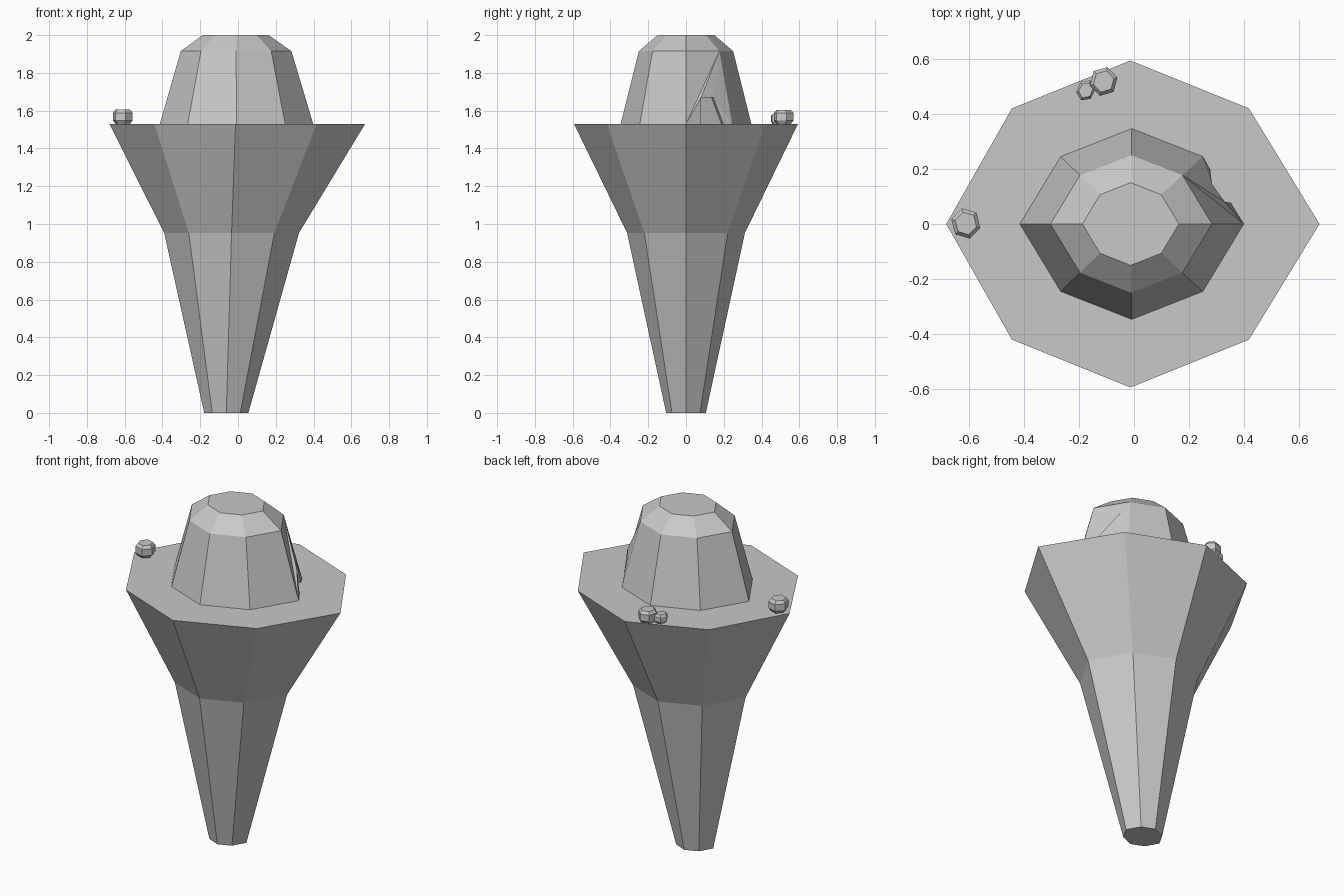
import bpy, bmesh, math
from mathutils import Vector

if "Cube" in bpy.data.objects:
    bpy.data.objects.remove(bpy.data.objects["Cube"])

grey = bpy.data.materials.new("stone_grey")
grey.diffuse_color = (0.58, 0.58, 0.58, 1)
grey.use_nodes = True
grey.node_tree.nodes["Principled BSDF"].inputs["Base Color"].default_value = grey.diffuse_color


def octagon(cx, rx, ry, z):
    """Eight points, pointed at the x ends and stretched sideways."""
    pts = []
    for k in range(8):
        a = k * math.pi / 4
        sx = 0.635 / math.cos(math.pi / 4) if k % 2 else 1.0
        pts.append((cx + rx * sx * math.cos(a), ry * math.sin(a), z))
    return pts


def loft(bm, rings, skip=()):
    """Join rings of points with quads; skip holds (ring, side) pairs left open."""
    rows = [[bm.verts.new(p) for p in r] for r in rings]
    n = len(rows[0])
    for i in range(len(rows) - 1):
        for k in range(n):
            if (i, k) not in skip:
                j = (k + 1) % n
                bm.faces.new((rows[i][k], rows[i][j], rows[i + 1][j], rows[i + 1][k]))
    return rows


def finish(bm, name):
    bmesh.ops.recalc_face_normals(bm, faces=bm.faces)
    mesh = bpy.data.meshes.new(name)
    bm.to_mesh(mesh)
    bm.free()
    mesh.materials.append(grey)
    obj = bpy.data.objects.new(name, mesh)
    bpy.context.collection.objects.link(obj)
    return obj


# Tapering base: narrow foot, waist, wide flat rim
bm = bmesh.new()
rows = loft(bm, [octagon(-0.062, 0.117, 0.105, 0),
                 octagon(-0.034, 0.357, 0.312, 0.953),
                 octagon(-0.004, 0.677, 0.593, 1.53)])
for k in (2, 6):
    rows[2][k].co.x = -0.013
for k in (1, 3, 5, 7):
    rows[2][k].co.x -= 0.009
bm.faces.new(rows[0][::-1])
bm.faces.new(rows[2])
finish(bm, "tapered_base")

# Dome with one side left open for the doorway
bm = bmesh.new()
rows = loft(bm, [octagon(-0.008, 0.406, 0.346, 1.53),
                 octagon(-0.010, 0.293, 0.25, 1.915),
                 octagon(-0.012, 0.175, 0.15, 2.0)], skip={(0, 0)})
bm.faces.new(rows[2])
a, b = rows[0][0], rows[0][1]
m, n = rows[1][0], rows[1][1]

# Doorway frame, folded out of the open side
frame = [(0.35, 0.078, 1.53), (0.33, 0.08, 1.67), (0.283, 0.145, 1.67), (0.276, 0.197, 1.53)]
p, q, r, s = outer = [bm.verts.new(c) for c in frame]
for f in ((a, p, q), (a, q, n), (a, n, m), (q, r, n), (r, b, n), (r, s, b)):
    bm.faces.new(f)

# Shallow recess behind the doorway
inward = Vector((-0.82, -0.2, 0)) * 0.05
inner = [bm.verts.new(Vector(c) + inward) for c in frame]
for i in range(3):
    bm.faces.new((outer[i], outer[i + 1], inner[i + 1], inner[i]))
bm.faces.new(inner)
finish(bm, "dome")


# Small six-sided pebbles resting on the rim
def pebble(name, x, y, rad, height, turn, squash):
    bm = bmesh.new()
    rings = []
    for scale, h in ((0.72, 0), (1, 0.25), (1, 0.78), (0.74, 1)):
        ring = []
        for k in range(6):
            t = k * math.pi / 3
            u, v = rad * scale * math.cos(t), rad * scale * squash * math.sin(t)
            ring.append((x + u * math.cos(turn) - v * math.sin(turn),
                         y + u * math.sin(turn) + v * math.cos(turn),
                         1.53 + height * h))
        rings.append(ring)
    rows = loft(bm, rings)
    bm.faces.new(rows[0][::-1])
    bm.faces.new(rows[-1])
    finish(bm, name)


pebble("left_pebble", -0.61, 0.002, 0.057, 0.075, math.radians(105), 0.95)
pebble("back_pebble", -0.11, 0.517, 0.054, 0.073, math.radians(75), 0.95)
pebble("small_back_pebble", -0.175, 0.485, 0.040, 0.052, math.radians(65), 0.85)
